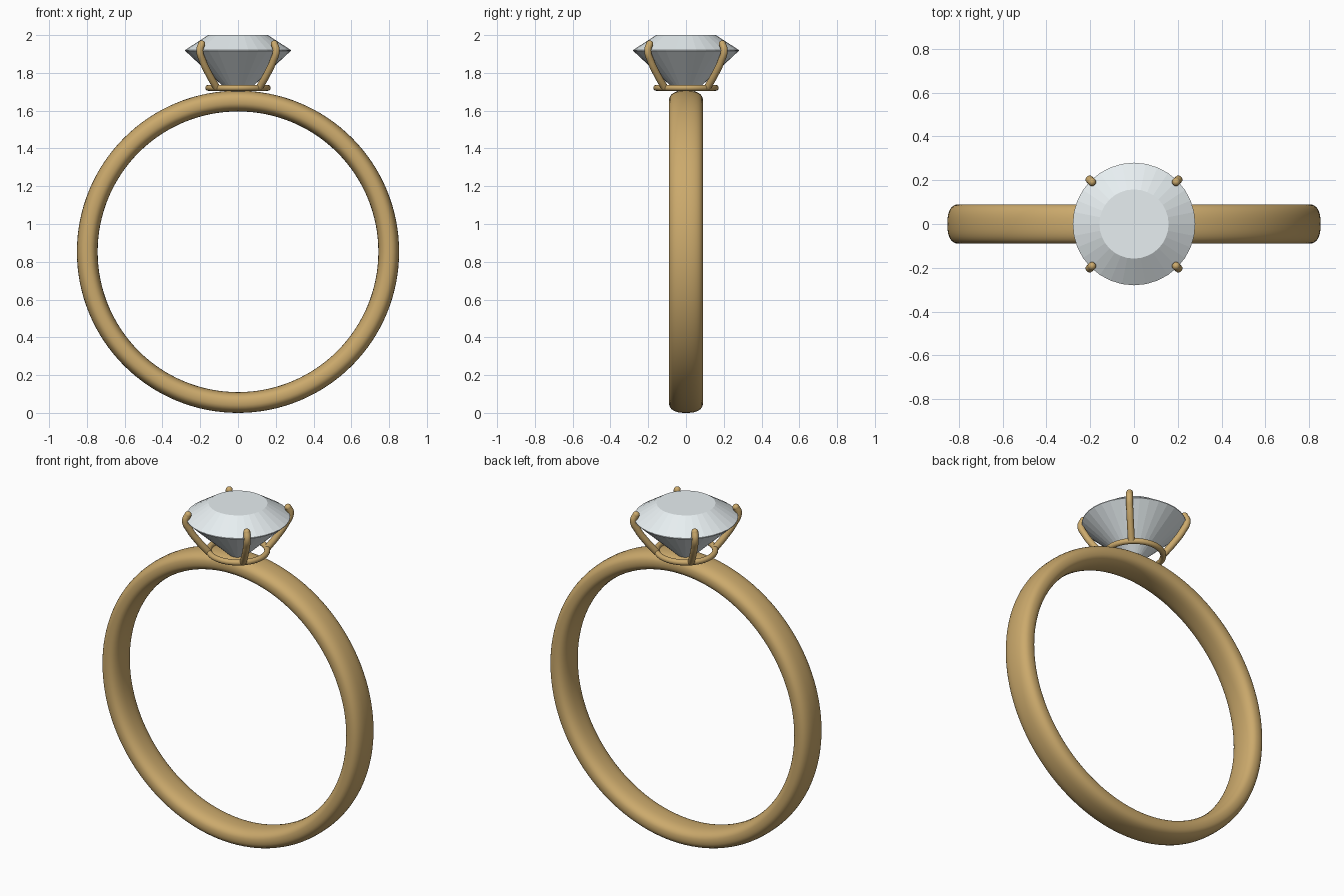
import bpy, bmesh
from math import sin, cos, pi, copysign, radians, sqrt

if "Cube" in bpy.data.objects:
    bpy.data.objects.remove(bpy.data.objects["Cube"])


def material(name, color):
    m = bpy.data.materials.new(name)
    m.diffuse_color = color
    m.use_nodes = True
    m.node_tree.nodes["Principled BSDF"].inputs["Base Color"].default_value = m.diffuse_color
    return m


gold = material("gold", (0.60, 0.40, 0.15, 1))
clear = material("clear_stone", (0.80, 0.86, 0.88, 1))


def lathe(name, profile, segments, mat, closed=True, smooth=True):
    """Revolve an (r, z) profile around z."""
    bm = bmesh.new()
    verts = [bm.verts.new((r, 0, z)) for r, z in profile]
    pairs = list(zip(verts, verts[1:])) + ([(verts[-1], verts[0])] if closed else [])
    edges = [bm.edges.new(p) for p in pairs]
    bmesh.ops.spin(bm, geom=verts + edges, cent=(0, 0, 0), axis=(0, 0, 1),
                   angle=2 * pi, steps=segments)
    bmesh.ops.remove_doubles(bm, verts=bm.verts, dist=1e-4)
    bmesh.ops.recalc_face_normals(bm, faces=bm.faces)
    for f in bm.faces:
        f.smooth = smooth
    mesh = bpy.data.meshes.new(name)
    bm.to_mesh(mesh)
    bm.free()
    ob = bpy.data.objects.new(name, mesh)
    bpy.context.collection.objects.link(ob)
    mesh.materials.append(mat)
    return ob


def oval(r, half_r, half_z, n, power=2.0):
    """Superellipse cross-section centred at radius r."""
    s = lambda v: copysign(abs(v) ** (2 / power), v)
    return [(r + half_r * s(cos(2 * pi * i / n)), half_z * s(sin(2 * pi * i / n)))
            for i in range(n)]


# Finger band: softly squared oval section, stood upright
band = lathe("band", oval(0.798, 0.055, 0.09, 32, 2.5), 128, gold)
band.rotation_euler.x = radians(90)
band.location.z = 0.853

# Thin ring under the stone
base = lathe("setting_base", oval(0.157, 0.016, 0.016, 16), 64, gold)
base.location.z = 1.721

# Faceted stone: table, girdle, point
lathe("stone", [(0, 2.0), (0.158, 2.0), (0.28, 1.921), (0.28, 1.917), (0, 1.655)],
      32, clear, closed=False, smooth=False)

# Four claws bowed outward from the base and hooked over the girdle
path = [(0.160, 1.722), (0.215, 1.79), (0.262, 1.86), (0.286, 1.92), (0.272, 1.953)]
for k in range(4):
    a = radians(45 + 90 * k)
    cu = bpy.data.curves.new(f"claw_{k + 1}", 'CURVE')
    cu.dimensions = '3D'
    cu.bevel_depth = 0.019
    cu.bevel_resolution = 4
    cu.use_fill_caps = True
    sp = cu.splines.new('BEZIER')
    sp.bezier_points.add(len(path) - 1)
    for p, (r, z) in zip(sp.bezier_points, path):
        p.co = (r * cos(a), r * sin(a), z)
        p.handle_left_type = p.handle_right_type = 'AUTO'
    cu.materials.append(gold)
    bpy.context.collection.objects.link(bpy.data.objects.new(cu.name, cu))
    # Rounded claw tip
    r, z = path[-1]
    bpy.ops.mesh.primitive_uv_sphere_add(segments=16, ring_count=10, radius=0.019,
                                         location=(r * cos(a), r * sin(a), z))
    tip = bpy.context.object
    tip.name = f"claw_tip_{k + 1}"
    tip.data.materials.append(gold)
    bpy.ops.object.shade_smooth()
